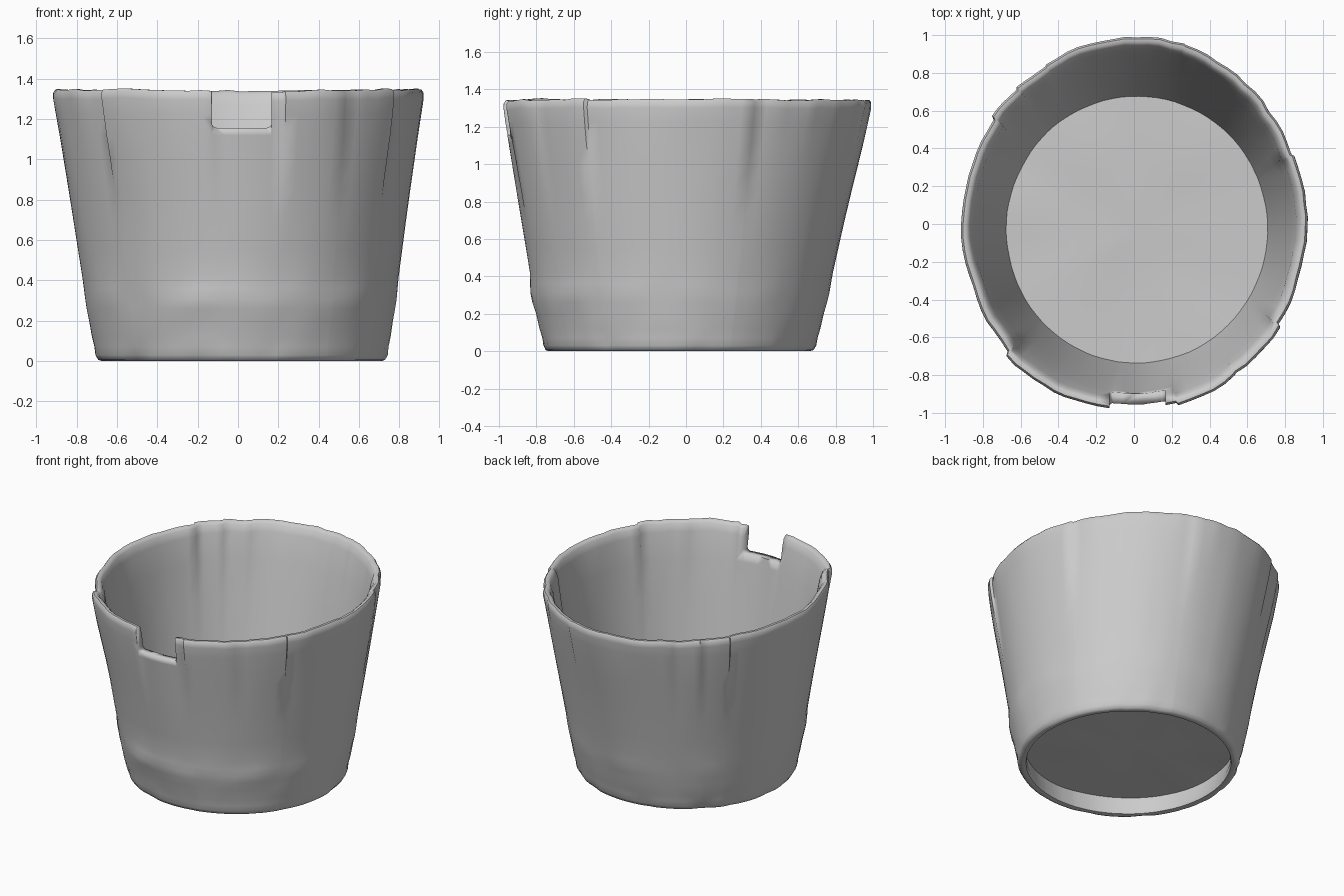
import bpy, bmesh, math
from mathutils import Vector, noise

if "Cube" in bpy.data.objects:
    bpy.data.objects.remove(bpy.data.objects["Cube"])

H = 1.335

# stave sectors: start angle, radial offset at start and at end
STAVES = [(22, -0.006, 0.008), (73, 0.014, 0.003), (121, -0.004, 0.010),
          (133, -0.001, 0.012), (145, -0.006, 0.004), (223.5, 0.024, 0.006),
          (262, -0.003, -0.007), (284.5, 0.008, 0.008), (306, 0.002, 0.014),
          (327, -0.004, 0.006)]

# wall cross-section: height, inset from outer face
PROFILE = [(0, 0.03), (0.006, 0.012), (0.03, 0.002), (0.07, 0.004), (0.12, 0), (0.2, 0),
           (0.26, 0), (0.31, 0), (0.36, 0), (0.42, 0), (0.55, 0), (0.7, 0),
           (0.85, 0), (1.0, 0), (1.12, 0), (1.22, 0), (1.29, 0),
           (1.32, 0.005), (H, 0.018), (H, 0.036), (1.32, 0.05), (1.27, 0.058),
           (1.1, 0.06), (0.85, 0.06), (0.5, 0.06), (0.2, 0.06), (0.03, 0.065),
           (0.005, 0.055)]


def smoothstep(a, b, v):
    t = min(1, max(0, (v - a) / (b - a)))
    return t * t * (3 - 2 * t)


def ring_point(ang, z, inset):
    t = z / H
    rx = 0.722 + 0.198 * t - inset
    ry = 0.727 + 0.263 * t - inset
    return Vector((0.018 * (1 - t) + rx * math.cos(ang),
                   -0.035 * (1 - t) + ry * math.sin(ang), z))


def wall_point(deg, offset, z, inset):
    a = math.radians(deg)
    outward = Vector((math.cos(a), math.sin(a), 0))
    p = ring_point(a, z, inset)
    edge = smoothstep(1.08, 1.33, z)
    r = offset * smoothstep(0.65, 1.25, z)
    if inset < 0.05:
        # swollen band where the floor is fitted, strongest at the front
        band = smoothstep(0.16, 0.28, z) * (1 - smoothstep(0.31, 0.42, z))
        front = 0.25 + 0.75 * max(0, -math.sin(a))
        r += band * 0.018 * front * (0.8 + noise.noise(p * 5))
        # chipped foot and rim
        foot = 1 - smoothstep(0.03, 0.12, z)
        r -= foot * 0.015 * max(0, noise.noise(p * 9))
    else:
        r *= 0.35 + 0.65 * edge
    r += noise.noise(outward * 9 + Vector((0, 0, z * 2))) * (0.002 + 0.010 * edge)
    p += outward * r
    p.z += edge * (0.012 * abs(math.cos(a)) + 0.010 * noise.noise(outward * 8)
                   + offset * 0.3)
    return p


def finish(name, bm, angle=50):
    bmesh.ops.recalc_face_normals(bm, faces=bm.faces)
    me = bpy.data.meshes.new(name)
    bm.to_mesh(me)
    bm.free()
    ob = bpy.data.objects.new(name, me)
    bpy.context.collection.objects.link(ob)
    bpy.ops.object.select_all(action='DESELECT')
    ob.select_set(True)
    bpy.context.view_layer.objects.active = ob
    bpy.ops.object.shade_smooth_by_angle(angle=math.radians(angle))
    return ob


# columns around the wall, doubled closely at each stave seam
columns = []
for i, (start, o0, o1) in enumerate(STAVES):
    end = STAVES[(i + 1) % len(STAVES)][0]
    span = (end - start) % 360
    n = max(4, round(span / 4))
    for k in range(n + 1):
        f = k / n
        columns.append((start + 0.35 + f * (span - 0.7), o0 + (o1 - o0) * f))

# bucket wall
bm = bmesh.new()
grid = [[bm.verts.new(wall_point(d, o, z, s)) for z, s in PROFILE] for d, o in columns]
nc, nr = len(grid), len(PROFILE)
for i in range(nc):
    for j in range(nr):
        i2, j2 = (i + 1) % nc, (j + 1) % nr
        bm.faces.new((grid[i][j], grid[i2][j], grid[i2][j2], grid[i][j2]))
wall = finish("bucket_wall", bm)

# rectangular notch in the front rim, with rounded lower corners
bm = bmesh.new()
x0, x1, zb, r = -0.13, 0.167, 1.157, 0.025
outline = [(x1, 1.5), (x0, 1.5)]
for cx, a0 in ((x0 + r, 180), (x1 - r, 270)):
    for k in range(5):
        a = math.radians(a0 + k * 22.5)
        outline.append((cx + r * math.cos(a), zb + r + r * math.sin(a)))
face = bm.faces.new([bm.verts.new((x, -1.2, z)) for x, z in outline])
ext = bmesh.ops.extrude_face_region(bm, geom=[face])
bmesh.ops.translate(bm, vec=(0, 0.6, 0),
                    verts=[v for v in ext["geom"] if isinstance(v, bmesh.types.BMVert)])
cutter = finish("notch_cutter", bm)
cutter.hide_render = True
cutter.hide_set(True)

mod = wall.modifiers.new("notch", 'BOOLEAN')
mod.operation = 'DIFFERENCE'
mod.solver = 'EXACT'
mod.object = cutter
bpy.context.view_layer.objects.active = wall
wall.select_set(True)
bpy.ops.object.modifier_apply(modifier=mod.name)
bpy.data.objects.remove(cutter)

# floor board, slightly uneven, set above the foot
bm = bmesh.new()
N = 72
layers = []
for z in (0.2, 0.13):
    rings = []
    for f in (1.0, 0.75, 0.5, 0.25):
        ring = []
        for k in range(N):
            a = 2 * math.pi * k / N
            c = Vector((0.016, -0.03, z))
            p = c + (ring_point(a, z, 0.05) - c) * f
            p.z += 0.012 * noise.noise(p * 3)
            ring.append(bm.verts.new(p))
        rings.append(ring)
    for a, b in zip(rings, rings[1:]):
        for k in range(N):
            bm.faces.new((a[k], a[(k + 1) % N], b[(k + 1) % N], b[k]))
    centre = bm.verts.new((0.016, -0.03, z))
    for k in range(N):
        bm.faces.new((rings[-1][k], rings[-1][(k + 1) % N], centre))
    layers.append(rings[0])
for k in range(N):
    k2 = (k + 1) % N
    bm.faces.new((layers[0][k], layers[0][k2], layers[1][k2], layers[1][k]))
finish("bucket_floor", bm)
